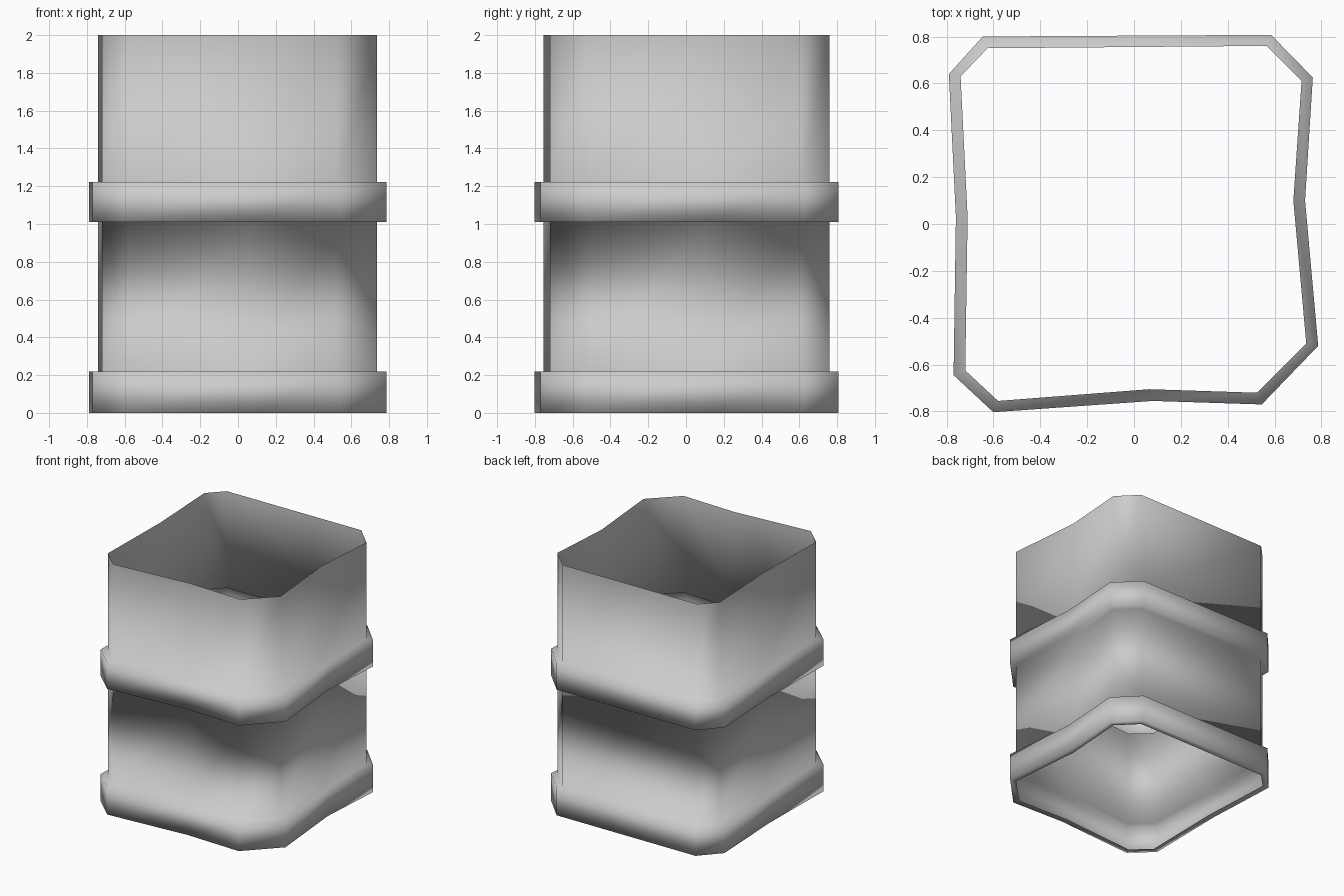
import bpy, bmesh

if "Cube" in bpy.data.objects:
    bpy.data.objects.remove(bpy.data.objects["Cube"])

# Plan outlines: outer collar and inner sleeve, listed clockwise from the back left
OUTER = [(-.645, .80), (.585, .807), (.763, .625), (.73, .10), (.786, -.52), (.545, -.77),
         (.08, -.755), (-.60, -.803), (-.77, -.645), (-.76, .03), (-.79, .64)]
INNER = [(-.625, .75), (.565, .76), (.715, .61), (.68, .10), (.735, -.51), (.525, -.72),
         (.065, -.705), (-.58, -.755), (-.72, -.625), (-.71, .03), (-.74, .63)]

# Stepped wall section: collar then sleeve, twice
SECTION = [(INNER, 0), (OUTER, 0), (OUTER, .22), (INNER, .22),
           (INNER, 1.01), (OUTER, 1.01), (OUTER, 1.222), (INNER, 1.222), (INNER, 2)]


def loft(name, section):
    bm = bmesh.new()
    rings = [[bm.verts.new((x, y, z)) for x, y in plan] for plan, z in section]
    for low, high in zip(rings, rings[1:]):
        n = len(low)
        for i in range(n):
            j = (i + 1) % n
            # plan runs clockwise, so this order faces outward
            f = bm.faces.new((low[j], low[i], high[i], high[j]))
            f.smooth = True
    mesh = bpy.data.meshes.new(name)
    bm.to_mesh(mesh)
    bm.free()
    obj = bpy.data.objects.new(name, mesh)
    bpy.context.collection.objects.link(obj)
    return obj


# Open tube with two raised collars
loft("collared_tube", SECTION)
